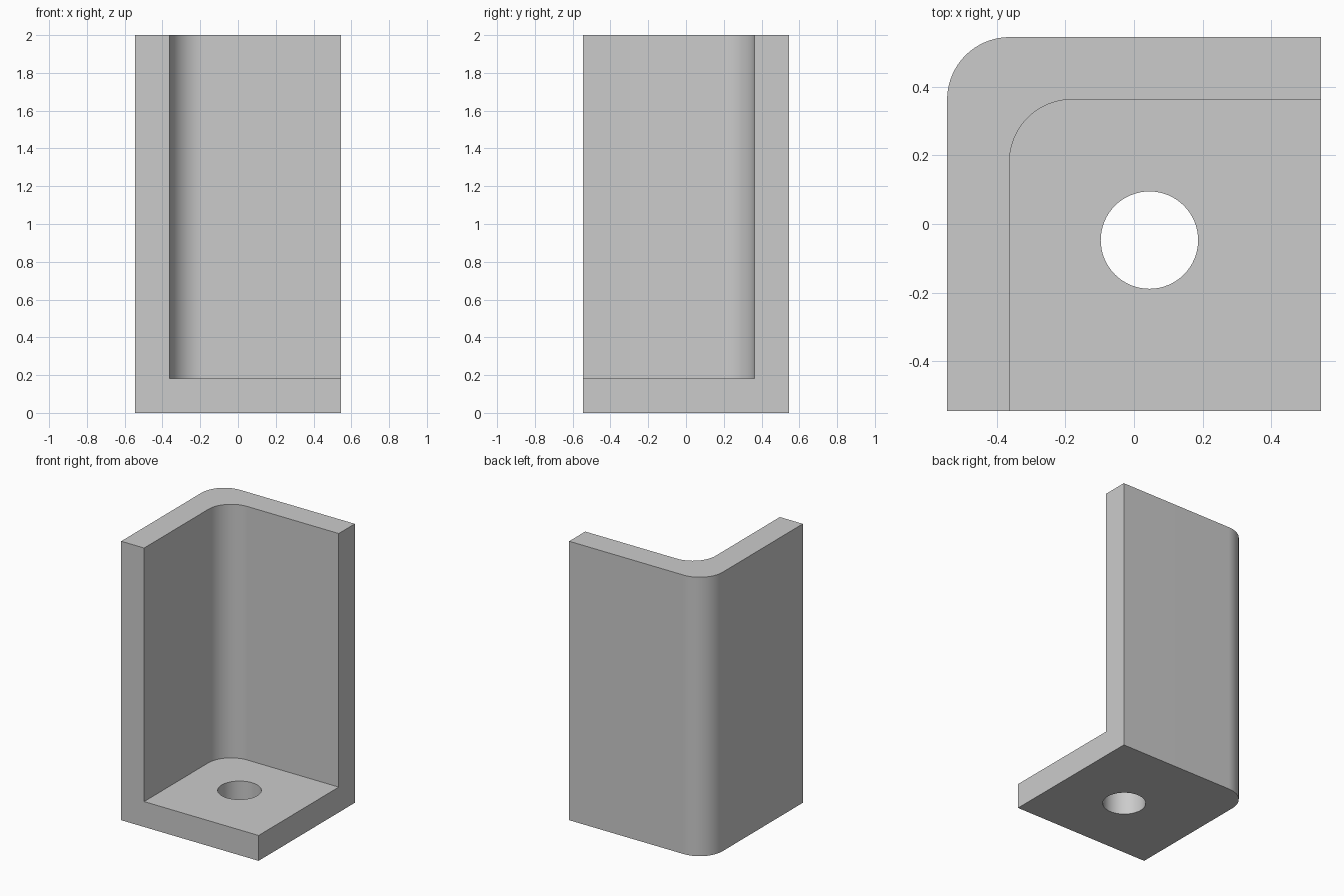
import bpy
import math

default_cube = bpy.data.objects.get("Cube")
if default_cube:
    bpy.data.objects.remove(default_cube, do_unlink=True)

HALF = 0.545      # half width of the square footprint
WALL = 0.182      # thickness of walls and base
RADIUS = 0.182    # rounded corner radius, inside and outside
HEIGHT = 2.0
HOLE_RADIUS = 0.142
STEPS = 24

grey = bpy.data.materials.new("plain grey")
grey.use_nodes = True
colour = (0.6, 0.6, 0.6, 1)
grey.diffuse_color = colour
grey.node_tree.nodes["Principled BSDF"].inputs["Base Color"].default_value = colour


def prism(name, outline, bottom, top):
    """Extrude a counter-clockwise outline between two heights."""
    n = len(outline)
    verts = [(x, y, z) for z in (bottom, top) for x, y in outline]
    faces = [tuple(reversed(range(n))), tuple(range(n, 2 * n))]
    faces += [(i, (i + 1) % n, (i + 1) % n + n, i + n) for i in range(n)]
    mesh = bpy.data.meshes.new(name)
    mesh.from_pydata(verts, [], faces)
    mesh.materials.append(grey)
    obj = bpy.data.objects.new(name, mesh)
    bpy.context.collection.objects.link(obj)
    return obj


def arc(cx, cy, radius, start, end, steps):
    angles = [start + (end - start) * i / steps for i in range(steps + 1)]
    return [(cx + radius * math.cos(a), cy + radius * math.sin(a)) for a in angles]


def rounded_square(left, back, right, front):
    """Rectangle whose back corner on the model's right is rounded."""
    corner = arc(left + RADIUS, back - RADIUS, RADIUS, math.pi / 2, math.pi, STEPS)
    return [(left, front), (right, front), (right, back)] + corner


# Solid body, then the open interior and the bolt hole cut from it
bracket = prism("corner_bracket", rounded_square(-HALF, HALF, HALF, -HALF), 0, HEIGHT)
inner = HALF - WALL
interior = prism("interior_cutter", rounded_square(-inner, inner, 1, -1), WALL, HEIGHT + 1)
circle = arc(0.045, -0.047, HOLE_RADIUS, 0, 2 * math.pi, 64)[:-1]
hole = prism("hole_cutter", circle, -1, 1)

bpy.ops.object.select_all(action="DESELECT")
bpy.context.view_layer.objects.active = bracket
bracket.select_set(True)
for cutter in (interior, hole):
    cutter.hide_render = True
    cut = bracket.modifiers.new("cut", "BOOLEAN")
    cut.operation = "DIFFERENCE"
    cut.solver = "EXACT"
    cut.object = cutter
    bpy.ops.object.modifier_apply(modifier=cut.name)
    bpy.data.objects.remove(cutter, do_unlink=True)

# Smooth rounded surfaces, crisp edges
bpy.ops.object.shade_smooth_by_angle(angle=math.radians(30))
